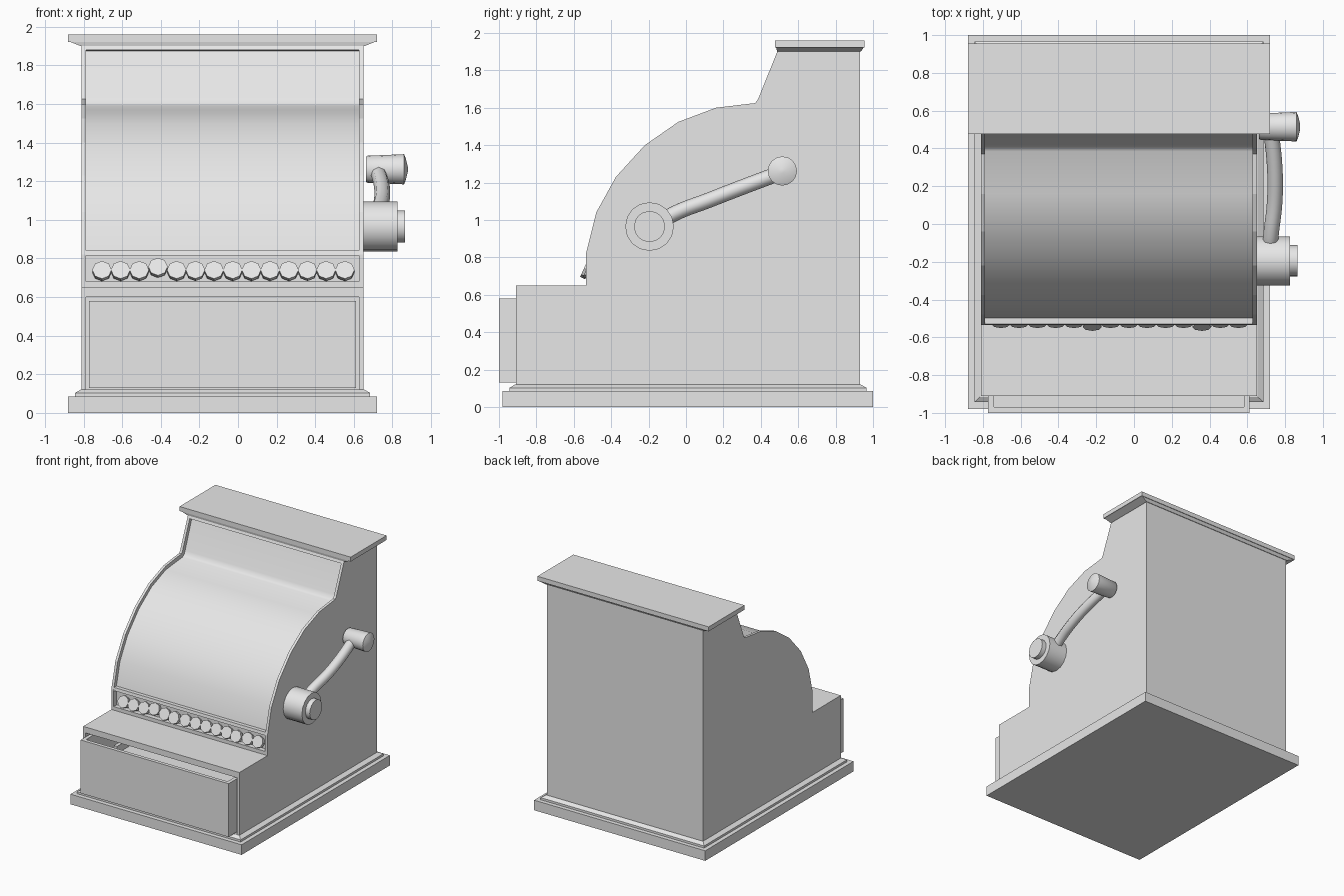
import bpy, bmesh, math

old = bpy.data.objects.get("Cube")
if old:
    bpy.data.objects.remove(old, do_unlink=True)

grey = bpy.data.materials.new("plain_grey")
grey.use_nodes = True
grey.diffuse_color = (0.8, 0.8, 0.8, 1)
grey.node_tree.nodes["Principled BSDF"].inputs["Base Color"].default_value = (0.8, 0.8, 0.8, 1)

LEFT, RIGHT = -0.81, 0.65      # outer faces of the cabinet
MID = (LEFT + RIGHT) / 2
CHEEK = 0.022                  # thickness of the side cheeks


def finish(name, bm, smooth=None):
    bmesh.ops.recalc_face_normals(bm, faces=bm.faces)
    mesh = bpy.data.meshes.new(name)
    bm.to_mesh(mesh)
    bm.free()
    mesh.materials.append(grey)
    ob = bpy.data.objects.new(name, mesh)
    bpy.context.collection.objects.link(ob)
    if smooth:
        smooth_by_angle(ob, smooth)
    return ob


def smooth_by_angle(ob, degrees):
    bpy.ops.object.select_all(action='DESELECT')
    ob.select_set(True)
    bpy.context.view_layer.objects.active = ob
    bpy.ops.object.shade_smooth_by_angle(angle=math.radians(degrees))


def prism(name, profile, x0, x1, smooth=None):
    """Extrude a (y, z) outline from x0 to x1."""
    bm = bmesh.new()
    face = bm.faces.new([bm.verts.new((x0, y, z)) for y, z in profile])
    new = bmesh.ops.extrude_face_region(bm, geom=[face])["geom"]
    moved = [v for v in new if isinstance(v, bmesh.types.BMVert)]
    bmesh.ops.translate(bm, verts=moved, vec=(x1 - x0, 0, 0))
    return finish(name, bm, smooth)


def bridge(name, rings, smooth=None):
    """Join a stack of equal rings and close both ends."""
    bm = bmesh.new()
    rows = [[bm.verts.new(p) for p in ring] for ring in rings]
    for a, b in zip(rows, rows[1:]):
        for i in range(len(a)):
            j = (i + 1) % len(a)
            bm.faces.new((a[i], a[j], b[j], b[i]))
    bm.faces.new(rows[0])
    bm.faces.new(rows[-1])
    return finish(name, bm, smooth)


def slab(name, levels):
    """Stacked rectangles: (half width, y front, y back, z)."""
    return bridge(name, [[(MID - w, a, z), (MID + w, a, z), (MID + w, b, z), (MID - w, b, z)]
                         for w, a, b, z in levels])


def box(name, x, y, z):
    return prism(name, [(y[0], z[0]), (y[1], z[0]), (y[1], z[1]), (y[0], z[1])], *x)


def lathe(name, y, z, profile, sides):
    """Turn an (x, radius) profile around an axis along x."""
    turn = [math.tau * i / sides for i in range(sides)]
    return bridge(name, [[(x, y + r * math.cos(t), z + r * math.sin(t)) for t in turn]
                         for x, r in profile], 40)


# Plinth and top board
slab("plinth", [(0.8, -0.98, 1, 0), (0.8, -0.98, 1, 0.085)])
slab("plinth_moulding", [(0.765, -0.943, 0.965, 0.085), (0.765, -0.943, 0.965, 0.103),
                         (0.735, -0.915, 0.935, 0.12)])
slab("top_board", [(0.735, 0.487, 0.935, 1.9), (0.79, 0.482, 0.95, 1.922),
                   (0.8, 0.476, 0.955, 1.922), (0.8, 0.476, 0.955, 1.96)])

# Side cheeks
cheek = [(0.93, 0.115), (-0.91, 0.115), (-0.91, 0.65), (-0.535, 0.65), (-0.535, 0.82),
         (-0.48, 1.04), (-0.375, 1.23), (-0.22, 1.4), (-0.04, 1.525), (0.16, 1.6),
         (0.37, 1.625), (0.385, 1.645), (0.49, 1.905), (0.93, 1.905)]
prism("right_cheek", cheek, LEFT, LEFT + CHEEK)
prism("left_cheek", cheek, RIGHT - CHEEK, RIGHT)

# Cabinet core: drawer cavity, counter, key recess and sunken curved panel
core = [(0.93, 0.115), (-0.91, 0.115), (-0.91, 0.122), (0.5, 0.122), (0.5, 0.6),
        (-0.91, 0.6), (-0.91, 0.65), (-0.535, 0.65), (-0.535, 0.68), (-0.495, 0.68),
        (-0.495, 0.815), (-0.535, 0.815), (-0.53, 0.84), (-0.498, 0.84), (-0.45, 1.03),
        (-0.35, 1.21), (-0.2, 1.375), (-0.03, 1.497), (0.16, 1.57), (0.385, 1.592),
        (0.405, 1.605), (0.42, 1.635), (0.51, 1.875), (0.48, 1.88), (0.49, 1.905), (0.93, 1.905)]
prism("cabinet_core", core, LEFT + CHEEK, RIGHT - CHEEK, 36)

# Open drawer with a raised tray
DX = (-0.772, 0.612)
WALL = 0.03
box("drawer_front", DX, (-1, -1 + WALL), (0.13, 0.58))
box("drawer_floor", DX, (-1 + WALL, 0.4), (0.13, 0.16))
box("drawer_right_side", (DX[0], DX[0] + WALL), (-1 + WALL, 0.4), (0.16, 0.58))
box("drawer_left_side", (DX[1] - WALL, DX[1]), (-1 + WALL, 0.4), (0.16, 0.58))
box("drawer_tray", (-0.5, DX[1] - WALL), (-0.9, 0.4), (0.16, 0.5))
box("tray_divider", (-0.53, -0.5), (-0.9, 0.4), (0.16, 0.56))

# Row of tilted keys on short stems
TILT = math.radians(66)
for i in range(14):
    x = -0.705 + i * 0.0968
    y = -0.532 if i in (5, 11) else -0.517
    z = 0.752 if i == 3 else 0.735
    for part, radius, depth, back in (("key", 0.05, 0.03, 0), ("key_stem", 0.015, 0.05, 0.03)):
        bpy.ops.mesh.primitive_cylinder_add(
            vertices=8, radius=radius, depth=depth, rotation=(TILT, 0, 0),
            location=(x, y + back * math.sin(TILT), z - back * math.cos(TILT)))
        bpy.context.object.name = f"{part}_{i + 1}"
        bpy.context.object.data.materials.append(grey)

# Crank: hub, bent arm and grip
lathe("crank_hub", -0.195, 0.965, [(RIGHT - 0.01, 0.13), (0.825, 0.13)], 16)
lathe("crank_hub_cap", -0.195, 0.965, [(0.82, 0.083), (0.865, 0.083)], 16)
lathe("crank_grip", 0.515, 1.262, [(0.663, 0.064), (0.67, 0.07), (0.86, 0.078),
                                   (0.868, 0.06), (0.88, 0.012)], 16)

curve = bpy.data.curves.new("crank_arm", 'CURVE')
curve.dimensions = '3D'
curve.bevel_depth = 0.041
curve.bevel_resolution = 2
curve.resolution_u = 5
curve.use_fill_caps = True
path = [(0.72, -0.12, 1.0), (0.725, -0.06, 1.035), (0.745, 0.12, 1.105),
        (0.745, 0.3, 1.175), (0.725, 0.5, 1.25)]
spline = curve.splines.new('BEZIER')
spline.bezier_points.add(len(path) - 1)
for point, co in zip(spline.bezier_points, path):
    point.co = co
    point.handle_left_type = point.handle_right_type = 'AUTO'
curve.materials.append(grey)
arm = bpy.data.objects.new("crank_arm", curve)
bpy.context.collection.objects.link(arm)
bpy.ops.object.select_all(action='DESELECT')
arm.select_set(True)
bpy.context.view_layer.objects.active = arm
bpy.ops.object.convert(target='MESH')
smooth_by_angle(bpy.context.object, 50)
